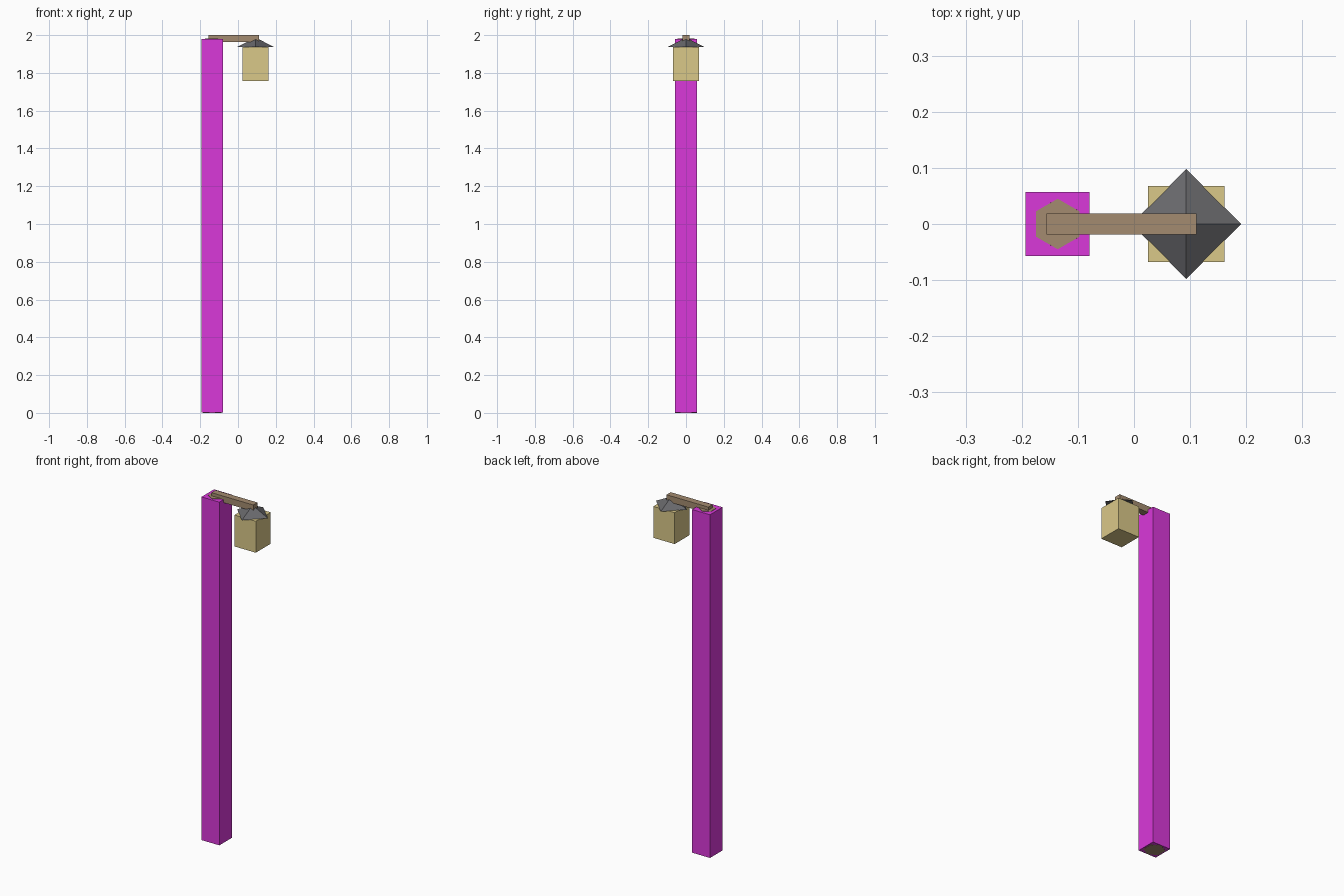
import bpy
from math import radians

if "Cube" in bpy.data.objects:
    bpy.data.objects.remove(bpy.data.objects["Cube"])


def material(name, rgb):
    m = bpy.data.materials.new(name)
    m.diffuse_color = (*rgb, 1)
    m.use_nodes = True
    m.node_tree.nodes["Principled BSDF"].inputs["Base Color"].default_value = m.diffuse_color
    return m


def box(name, lo, hi, mat):
    bpy.ops.mesh.primitive_cube_add(size=1, location=[(a + b) / 2 for a, b in zip(lo, hi)])
    ob = bpy.context.object
    ob.name = name
    ob.scale = [b - a for a, b in zip(lo, hi)]
    bpy.ops.object.transform_apply(location=False, rotation=False, scale=True)
    ob.data.materials.append(mat)
    return ob


def cone(name, sides, r_low, r_high, x, z0, z1, mat, turn=0):
    bpy.ops.mesh.primitive_cone_add(vertices=sides, radius1=r_low, radius2=r_high,
                                    depth=z1 - z0, location=(x, 0, (z0 + z1) / 2),
                                    rotation=(0, 0, radians(turn)))
    ob = bpy.context.object
    ob.name = name
    ob.data.materials.append(mat)
    return ob


magenta = material("magenta", (0.70, 0.04, 0.70))
wood = material("wood", (0.37, 0.26, 0.16))
gold = material("gold", (0.70, 0.58, 0.25))
iron = material("iron", (0.14, 0.14, 0.15))

POST_X, LAMP_X = -0.136, 0.093

# Square sleeve around a tapered six-sided pole
box("post_sleeve", (POST_X - 0.057, -0.057, 0.001), (POST_X + 0.057, 0.057, 1.98), magenta)
cone("pole", 6, 0.057, 0.045, POST_X, 0, 1.982, wood)

# Arm reaching out to the lantern
box("arm", (-0.156, -0.019, 1.963), (0.111, 0.019, 2.0), wood)

# Lantern body with a four-sided roof turned to a diamond
box("lantern", (LAMP_X - 0.068, -0.068, 1.757), (LAMP_X + 0.068, 0.068, 1.938), gold)
cone("lantern_roof", 4, 0.098, 0, LAMP_X, 1.937, 1.987, iron)
